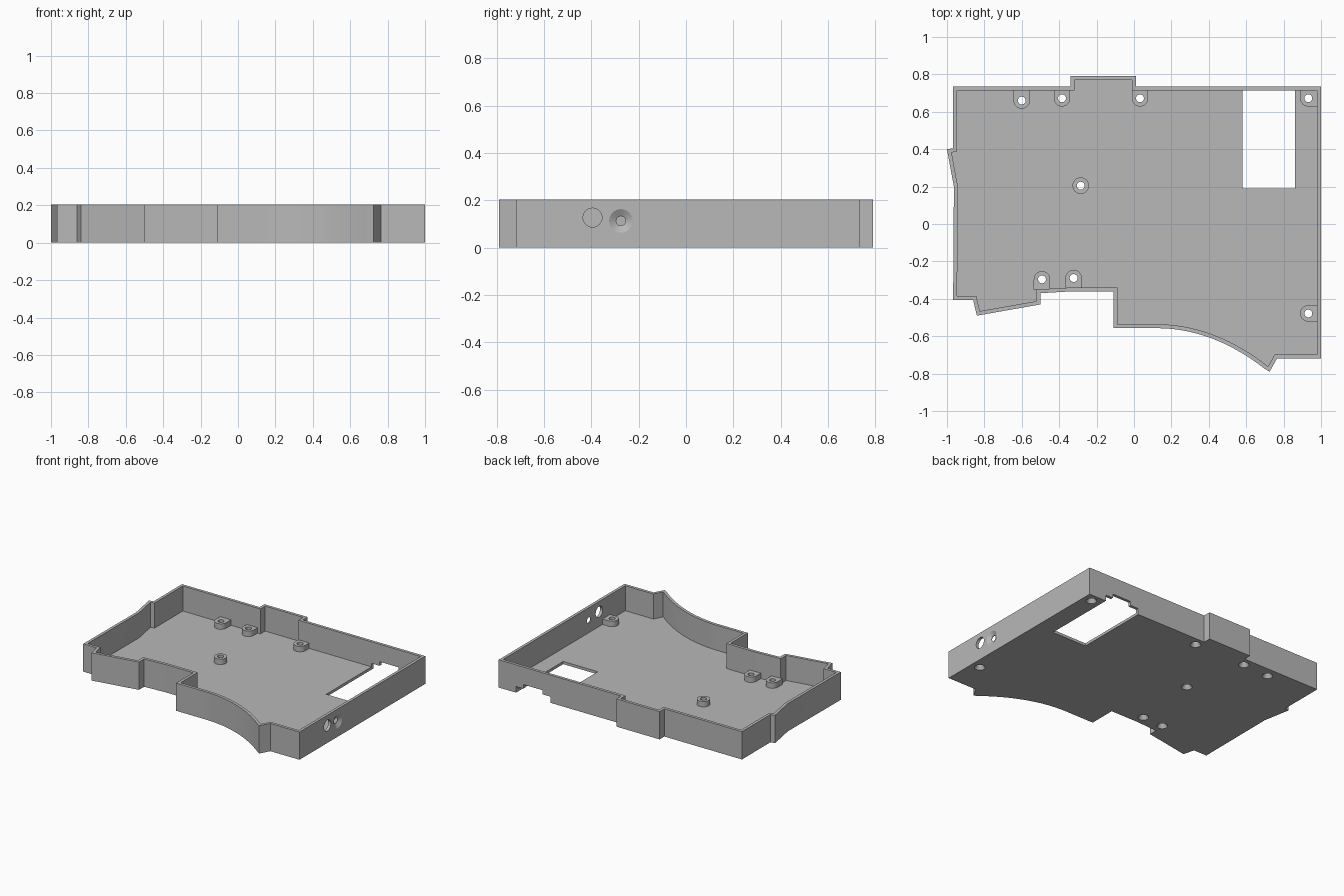
import bpy, bmesh, math
from mathutils import Vector, Matrix

if "Cube" in bpy.data.objects:
    bpy.data.objects.remove(bpy.data.objects["Cube"])

WALL, FLOOR, TOP = 0.021, 0.02, 0.203

grey = bpy.data.materials.new("plain grey")
grey.use_nodes = True
colour = (0.48, 0.48, 0.48, 1)
grey.diffuse_color = colour
grey.node_tree.nodes["Principled BSDF"].inputs["Base Color"].default_value = colour


def loft(bm, rings):
    """Closed solid through a stack of matching rings."""
    loops = [[bm.verts.new(p) for p in ring] for ring in rings]
    n = len(loops[0])
    for low, high in zip(loops, loops[1:]):
        for i in range(n):
            j = (i + 1) % n
            bm.faces.new((low[i], low[j], high[j], high[i]))
    bm.faces.new(loops[0][::-1])
    bm.faces.new(loops[-1])


def prism(bm, outline, z0, z1):
    loft(bm, [[(x, y, z) for x, y in outline] for z in (z0, z1)])


def lathe(bm, profile, matrix, n=32):
    """Solid of revolution from (radius, height) pairs."""
    loft(bm, [[matrix @ Vector((r * math.cos(k * math.tau / n),
                                r * math.sin(k * math.tau / n), h))
               for k in range(n)] for r, h in profile])


def box(bm, x0, x1, y0, y1, z0, z1):
    prism(bm, [(x0, y0), (x1, y0), (x1, y1), (x0, y1)], z0, z1)


def finish(name, bm):
    bmesh.ops.recalc_face_normals(bm, faces=bm.faces)
    mesh = bpy.data.meshes.new(name)
    bm.to_mesh(mesh)
    bm.free()
    mesh.materials.append(grey)
    obj = bpy.data.objects.new(name, mesh)
    bpy.context.collection.objects.link(obj)
    return obj


def carve(obj, build):
    """Cut a solid made by build(bm) out of obj."""
    bm = bmesh.new()
    build(bm)
    cutter = finish("cutter", bm)
    cutter.hide_render = True
    mod = obj.modifiers.new("cut", "BOOLEAN")
    mod.operation, mod.solver, mod.object = "DIFFERENCE", "EXACT", cutter
    graph = bpy.context.evaluated_depsgraph_get()
    mesh = bpy.data.meshes.new_from_object(obj.evaluated_get(graph))
    obj.modifiers.clear()
    obj.data = mesh
    bpy.data.objects.remove(cutter)


def inset(points, d):
    """Mitred inward offset of a counter-clockwise outline."""
    result = []
    for i, p in enumerate(points):
        p = Vector(p)
        a = (p - Vector(points[i - 1])).normalized()
        b = (Vector(points[(i + 1) % len(points)]) - p).normalized()
        na, nb = Vector((-a.y, a.x)), Vector((-b.y, b.x))
        result.append(tuple(p + (na + nb) * d / (1 + na.dot(nb))))
    return result


# Outline, counter-clockwise, with one curved stretch at the front
start, bend, end = Vector((0.12, -0.557)), Vector((0.42, -0.557)), Vector((0.7, -0.775))
sweep = [tuple(start * (1 - t) ** 2 + bend * 2 * t * (1 - t) + end * t * t)
         for t in (k / 20 for k in range(21))]
outline = [(-0.967, 0.735), (-0.967, 0.405), (-1, 0.4), (-0.963, 0.2),
           (-0.967, -0.407), (-0.86, -0.407), (-0.84, -0.49), (-0.5, -0.43),
           (-0.5, -0.37), (-0.33, -0.36), (-0.11, -0.36), (-0.11, -0.557)]
outline += sweep + [(0.725, -0.79), (0.765, -0.718), (1, -0.718), (1, 0.735),
                    (0.01, 0.735), (0.01, 0.79), (-0.34, 0.79), (-0.34, 0.735)]

# Tray: floor and surrounding wall
bm = bmesh.new()
prism(bm, outline, 0, TOP)
tray = finish("tray", bm)
carve(tray, lambda b: prism(b, inset(outline, WALL), FLOOR, 0.4))

# Floor window and the stepped notch it makes in the back wall
carve(tray, lambda b: box(b, 0.58, 0.86, 0.19, 0.8, -0.1, 0.045))
carve(tray, lambda b: box(b, 0.645, 0.8, 0.7, 0.8, -0.1, 0.075))

# Side wall: plain hole and countersunk hole
sideways = Matrix.Rotation(math.pi / 2, 4, "Y")
port = Matrix.Translation((0, -0.395, 0.127)) @ sideways
sink = Matrix.Translation((0, -0.275, 0.113)) @ sideways
carve(tray, lambda b: lathe(b, [(0.04, 0.9), (0.04, 1.1)], port))
carve(tray, lambda b: lathe(b, [(0.02, 0.9), (0.02, 0.983), (0.05, 1), (0.05, 1.1)], sink))

# Screw bosses: position and the directions in which each meets a wall
bosses = [(-0.6, 0.66, 0, 1), (-0.385, 0.672, 0, 1), (0.032, 0.672, 0, 1),
          (0.932, 0.672, 1, 1), (0.932, -0.478, 1, 0), (-0.285, 0.205, 0, 0),
          (-0.492, -0.296, 0, -1), (-0.323, -0.289, 0, -1)]


def boss_outline(x, y, dx, dy, r=0.044, reach=0.055):
    points = []
    for k in range(32):
        c, s = math.cos(k * math.tau / 32), math.sin(k * math.tau / 32)
        to_x, to_y = c * dx > 0.01, s * dy > 0.01
        px, py = c * r, s * r
        if to_x or to_y:
            px = dx * reach if to_x else math.copysign(r, c)
            py = dy * reach if to_y else math.copysign(r, s)
        p = (x + px, y + py)
        if all(math.dist(p, q) > 0.001 for q in points):
            points.append(p)
    return points


for number, (x, y, dx, dy) in enumerate(bosses, 1):
    bm = bmesh.new()
    prism(bm, boss_outline(x, y, dx, dy), FLOOR - 0.005, 0.06)
    boss = finish(f"screw_boss_{number}", bm)
    # Through hole, countersunk from below
    for part in (tray, boss):
        carve(part, lambda b: lathe(
            b, [(0.036, -0.1), (0.036, 0), (0.021, 0.025), (0.021, 0.1)],
            Matrix.Translation((x, y, 0))))

# Smooth the curved faces, keep the edges sharp
bpy.ops.object.select_all(action="DESELECT")
for obj in bpy.context.scene.objects:
    if obj.name == "tray" or obj.name.startswith("screw_boss"):
        obj.select_set(True)
        bpy.context.view_layer.objects.active = obj
bpy.ops.object.shade_smooth_by_angle(angle=math.radians(25))
